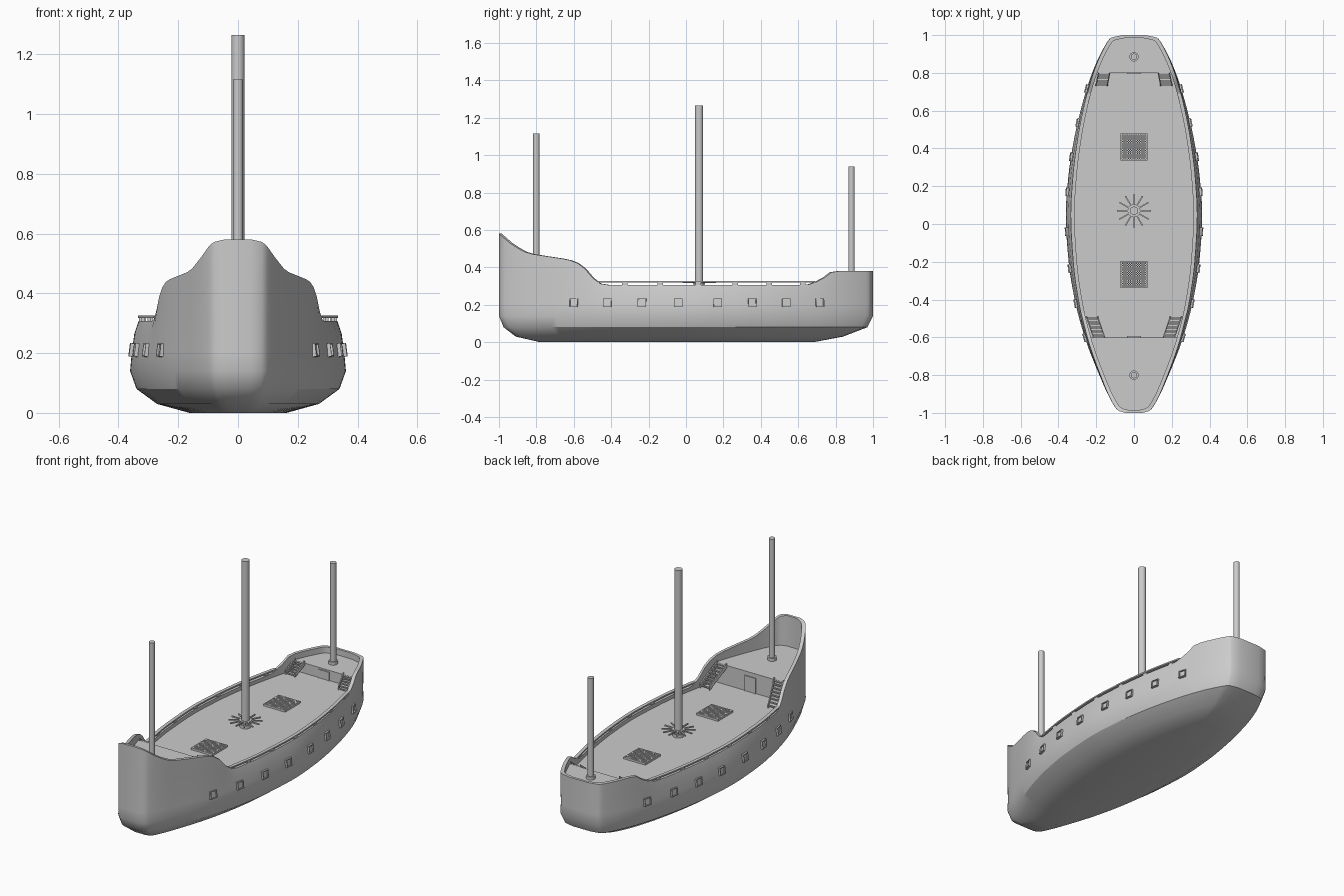
import bpy, bmesh, math
from mathutils import Matrix, Vector

if "Cube" in bpy.data.objects:
    bpy.data.objects.remove(bpy.data.objects["Cube"])

# half-width at the rim, and rim height, along the length
WIDTH = [(-1, .045), (-.99, .08), (-.97, .1), (-.8, .178), (-.6, .247), (-.4, .293), (-.2, .32),
         (.05, .333), (.25, .322), (.45, .297), (.65, .257), (.8, .215), (.97, .137), (.987, .12), (1, .06)]
SHEER = [(-1, .58), (-.92, .515), (-.84, .475), (-.75, .46), (-.62, .438), (-.56, .41), (-.49, .335),
         (-.44, .307), (.64, .307), (.72, .332), (.8, .38), (1, .38)]


def curve(tab, t):
    """Monotone cubic through the table."""
    d = [(b[1] - a[1]) / (b[0] - a[0]) for a, b in zip(tab, tab[1:])]
    m = [d[0]] + [2 * a * b / (a + b) if a * b > 0 else 0 for a, b in zip(d, d[1:])] + [d[-1]]
    for i, (a, b) in enumerate(zip(tab, tab[1:])):
        if t <= b[0] or i == len(d) - 1:
            h = b[0] - a[0]
            s = (t - a[0]) / h
            return (a[1] * (1 + 2 * s) * (1 - s) ** 2 + m[i] * h * s * (1 - s) ** 2
                    + b[1] * s * s * (3 - 2 * s) + m[i + 1] * h * s * s * (s - 1))


def width(t):
    return curve(WIDTH, t)


def sheer(t):
    return curve(SHEER, t)


def bulge(t):
    return 1 + .085 * (1 - t * t)


def finish(name, bm, smooth=False):
    bmesh.ops.recalc_face_normals(bm, faces=bm.faces)
    me = bpy.data.meshes.new(name)
    bm.to_mesh(me)
    bm.free()
    ob = bpy.data.objects.new(name, me)
    bpy.context.collection.objects.link(ob)
    if smooth:
        bpy.ops.object.select_all(action='DESELECT')
        ob.select_set(True)
        bpy.context.view_layer.objects.active = ob
        bpy.ops.object.shade_smooth_by_angle(angle=math.radians(30))
    return ob


def loft(bm, rings, cap_start=True, cap_end=True):
    vs = [[bm.verts.new(p) for p in r] for r in rings]
    n = len(vs[0])
    for a, b in zip(vs, vs[1:]):
        for i in range(n):
            j = (i + 1) % n
            bm.faces.new((a[i], a[j], b[j], b[i]))
    if cap_start:
        bm.faces.new(vs[0])
    if cap_end:
        bm.faces.new(vs[-1])


def box(bm, size, matrix):
    bmesh.ops.create_cube(bm, size=1, matrix=matrix @ Matrix.Diagonal((*size, 1)))


def at(x, y, z):
    return Matrix.Translation((x, y, z))


STATIONS = [-1, -.996, -.99, -.98, -.97, -.94] + [-.9 + .04 * i for i in range(47)] + [.96, .97, .98, .987, .995, 1]


def ring(fx, fy, fz, stations=STATIONS):
    side = [(fx(t), fy(t), fz(t)) for t in stations]
    return side + [(-x, y, z) for x, y, z in reversed(side)]


# hull shell: bottom levels, tumblehome sides, rim, inner bulwark
rings = []
for z, w, front, back in [(0, .45, .78, .68), (.03, .75, .91, .84), (.08, .94, .975, .97),
                          (.14, 1, 1, 1), (.2, .985, 1, 1)]:
    rings.append(ring(lambda t: width(t) * bulge(t) * w,
                      lambda t: t * (front if t < 0 else back), lambda t: z))
rings.append(ring(lambda t: width(t) * (1 + bulge(t)) / 2, lambda t: t, lambda t: .2 + (sheer(t) - .2) * .6))
rings.append(ring(width, lambda t: t, sheer))
rings.append(ring(lambda t: width(t) - .016, lambda t: t * .985, sheer))
rings.append(ring(lambda t: width(t) - .016, lambda t: t * .985, lambda t: .265))
bm = bmesh.new()
loft(bm, rings, True, False)
finish("hull", bm, True)


# decks
def deck(name, lo, hi, bottom, top):
    st = [lo] + [t for t in STATIONS if lo < t < hi] + [hi]
    bm = bmesh.new()
    loft(bm, [ring(lambda t: width(t) - .011, lambda t: t * .99, lambda t: z, st) for z in (bottom, top)])
    finish(name, bm)


MAIN, FORE, AFT = .285, .4, .345
deck("main_deck", -1, 1, .262, MAIN)
deck("fore_deck", -1, -.606, .27, FORE)
deck("aft_deck", .808, 1, .27, AFT)

# waist handrails with short posts
PORTS = [-.6, -.42, -.235, -.04, .17, .355, .535, .715]
bm = bmesh.new()
for s in (1, -1):
    path = [-.47 + 1.16 * i / 40 for i in range(41)]
    loft(bm, [[(s * (width(t) + a), t, z) for a, z in
               ((.002, .318), (.002, .326), (-.018, .326), (-.018, .318))] for t in path])
    for a, b in zip(PORTS[1:], PORTS[2:]):
        y = (a + b) / 2
        box(bm, (.012, .03, .02), at(s * (width(y) - .008), y, .31))
finish("waist_handrails", bm)

# gun port frames with recessed lids
bm = bmesh.new()
for s in (1, -1):
    for y in PORTS:
        x = width(y) * bulge(y) * .985
        slope = (width(y + .02) - width(y - .02)) / .04
        n = Vector((s, -slope, .12)).normalized()
        tan = Vector((s * slope, 1, 0)).normalized()
        m = Matrix((n, tan, n.cross(tan))).transposed().to_4x4()
        m = at(s * (x - .001), y, .21) @ m
        box(bm, (.008, .036, .036), m)
        for k in (-1, 1):
            box(bm, (.022, .005, .045), m @ at(0, k * .02, 0))
            box(bm, (.022, .045, .005), m @ at(0, 0, k * .02))
finish("gun_ports", bm)


# masts with deck collars
def mast(name, y, r, base, top):
    bm = bmesh.new()
    for rad, z0, z1 in ((r, base - .01, top), (r * 1.45, base - .005, base + .018)):
        bmesh.ops.create_cone(bm, cap_ends=True, segments=24, radius1=rad, radius2=rad,
                              depth=z1 - z0, matrix=at(0, y, (z0 + z1) / 2))
    finish(name, bm, True)


mast("fore_mast", -.8, .017, FORE, 1.115)
mast("main_mast", .07, .022, MAIN, 1.265)
mast("aft_mast", .885, .017, AFT, .94)

# capstan bars around the main mast
bm = bmesh.new()
for i in range(12):
    box(bm, (.06, .007, .007), at(0, .07, .321) @ Matrix.Rotation(i * math.pi / 6, 4, 'Z') @ at(.06, 0, 0))
bmesh.ops.create_cone(bm, cap_ends=True, segments=24, radius1=.026, radius2=.034, depth=.03,
                      matrix=at(0, .07, .31))
finish("capstan", bm)

# grated hatches
for name, y in (("fore_hatch", -.267), ("aft_hatch", .408)):
    bm = bmesh.new()
    for k in range(15):
        o = -.067 + .134 * k / 14
        w = .007 if k in (0, 14) else .004
        box(bm, (w, .141, .012), at(o, y, MAIN + .006))
        box(bm, (.141, w, .0112), at(0, y + o, MAIN + .006))
    finish(name, bm)


# stairs, skewed along the hull sides
def stairs(name, foot, head, w, z1, steps):
    bm = bmesh.new()
    for s in (1, -1):
        for i in range(steps):
            f = (i + .5) / steps
            x, y = (foot[k] + (head[k] - foot[k]) * f for k in (0, 1))
            box(bm, (w, abs(head[1] - foot[1]) / steps * .75, .006), at(s * x, y, MAIN + (z1 - MAIN) * (i + 1) / steps - .003))
        for e in (-w / 2, w / 2):
            loft(bm, [[(s * (p[0] + e + a), p[1], z + b) for a, b in
                       ((-.003, -.012), (.003, -.012), (.003, .014), (-.003, .014))]
                      for p, z in ((foot, MAIN + .01), (head, z1))])
    finish(name, bm)


stairs("fore_stairs", (.222, -.49), (.185, -.6), .06, FORE, 8)
stairs("aft_stairs", (.172, .73), (.158, .8), .06, AFT, 6)

# bulkhead doors
for name, y, h in (("fore_door", -.6, .085), ("aft_door", .8, .045)):
    bm = bmesh.new()
    box(bm, (.06, .006, h), at(0, y, MAIN + h / 2))
    for k in (-1, 1):
        box(bm, (.006, .012, h), at(k * .033, y, MAIN + h / 2))
    box(bm, (.072, .012, .006), at(0, y, MAIN + h + .003))
    finish(name, bm)
